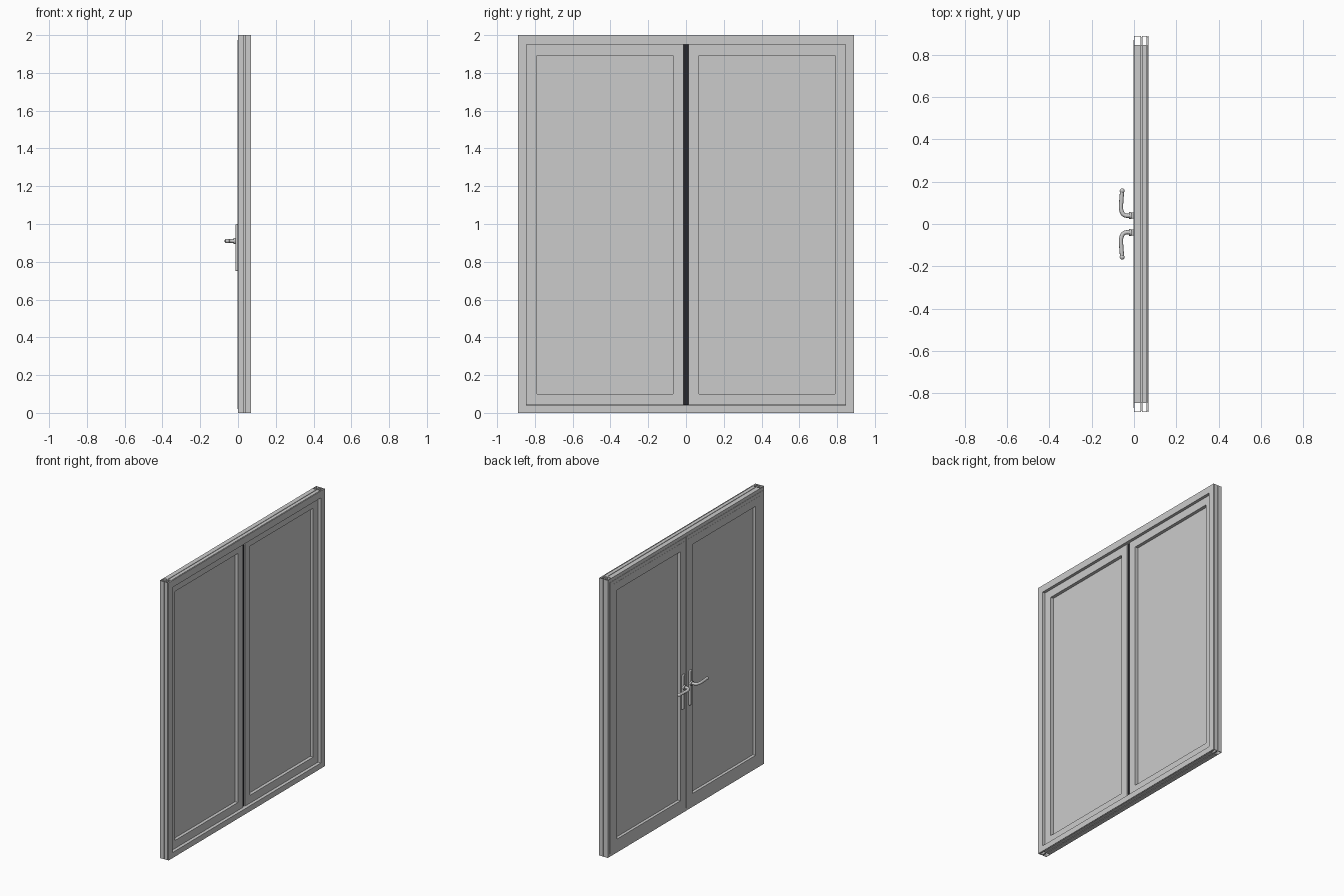
import bpy, bmesh
from mathutils import Vector

cube = bpy.data.objects.get("Cube")
if cube:
    bpy.data.objects.remove(cube)


def material(name, rgb):
    m = bpy.data.materials.new(name)
    m.use_nodes = True
    m.diffuse_color = (*rgb, 1)
    m.node_tree.nodes["Principled BSDF"].inputs["Base Color"].default_value = (*rgb, 1)
    return m


GREY = material("light grey", (0.6, 0.6, 0.6))
BLACK = material("black rubber", (0.02, 0.02, 0.025))


def finish(name, bm, mat):
    bmesh.ops.recalc_face_normals(bm, faces=bm.faces)
    mesh = bpy.data.meshes.new(name)
    bm.to_mesh(mesh)
    bm.free()
    mesh.materials.append(mat)
    ob = bpy.data.objects.new(name, mesh)
    bpy.context.collection.objects.link(ob)
    return ob


def box(name, xs, ys, zs, mat=GREY, bevel=0):
    bm = bmesh.new()
    bmesh.ops.create_cube(bm, size=1)
    for v in bm.verts:
        v.co = [lo + (c + 0.5) * (hi - lo) for c, (lo, hi) in zip(v.co, (xs, ys, zs))]
    ob = finish(name, bm, mat)
    if bevel:
        mod = ob.modifiers.new("rounding", "BEVEL")
        mod.width, mod.segments = bevel, 3
    return ob


# Mitred rectangular ring: inset measures inwards, c runs along the third axis
def ring(name, a, b, inset, c, axes):
    bm = bmesh.new()
    loops = []
    for i, h in ((0, c[0]), (0, c[1]), (inset, c[1]), (inset, c[0])):
        corners = ((a[0] + i, b[0] + i), (a[1] - i, b[0] + i),
                   (a[1] - i, b[1] - i), (a[0] + i, b[1] - i))
        loop = []
        for p, q in corners:
            value = dict(zip(axes, (p, q, h)))
            loop.append(bm.verts.new([value[k] for k in "xyz"]))
        loops.append(loop)
    for i in range(4):
        for j in range(4):
            m, n = (i + 1) % 4, (j + 1) % 4
            bm.faces.new((loops[i][j], loops[i][n], loops[m][n], loops[m][j]))
    return finish(name, bm, GREY)


def span(s, lo, hi):
    return tuple(sorted((s * lo, s * hi)))


def tube(name, points, radius):
    cu = bpy.data.curves.new(name, "CURVE")
    cu.dimensions = "3D"
    cu.bevel_depth, cu.bevel_resolution = radius, 3
    cu.use_fill_caps = True
    cu.resolution_u = 6
    sp = cu.splines.new("BEZIER")
    sp.bezier_points.add(len(points) - 1)
    for bp, p in zip(sp.bezier_points, points):
        bp.co = p
        bp.handle_left_type = bp.handle_right_type = "AUTO"
    cu.materials.append(GREY)
    ob = bpy.data.objects.new(name, cu)
    bpy.context.collection.objects.link(ob)
    return ob


# Frame: hollow chambers in depth, joined by recessed webs, with a front lip
chambers = {"back": (0, 0.033), "front": (0.037, 0.061)}
WALL = 0.003
for side, s in (("left", 1), ("right", -1)):
    for depth, xs in chambers.items():
        ring(f"{side}_jamb_{depth}", xs, span(s, 0.845, 0.89), WALL, (0, 2), "xyz")
    box(f"{side}_jamb_web", (0.032, 0.038), span(s, 0.845, 0.882), (0, 2))
    box(f"{side}_jamb_lip_web", (0.06, 0.065), span(s, 0.845, 0.884), (0, 2))
    box(f"{side}_jamb_lip", (0.064, 0.069), span(s, 0.845, 0.89), (0, 2))

RAIL = (-0.845, 0.845)
for part, lo, hi, web in (("head", 1.95, 2, (1.95, 1.992)), ("sill", 0, 0.04, (0.008, 0.04))):
    for depth, xs in chambers.items():
        ring(f"{part}_{depth}", xs, (lo, hi), WALL, RAIL, "xzy")
    box(f"{part}_web", (0.032, 0.038), RAIL, web)
    box(f"{part}_lip_web", (0.06, 0.065), RAIL, web)
    box(f"{part}_lip", (0.064, 0.069), RAIL, (lo, hi))

# Two door leaves with recessed panels, back overlap and lever handles
for side, s in (("left", 1), ("right", -1)):
    ring(f"{side}_sash", span(s, 0.012, 0.845), (0.042, 1.95), 0.057, (-0.003, 0.048), "yzx")
    ring(f"{side}_sash_overlap", span(s, 0.001, 0.87), (0.02, 1.975), 0.05, (-0.002, 0.002), "yzx")
    box(f"{side}_panel", (0.018, 0.025), span(s, 0.06, 0.8), (0.09, 1.905))

    box(f"{side}_handle_plate", (-0.014, 0), span(s, 0.025, 0.055), (0.75, 1.0), bevel=0.006)
    tube(f"{side}_handle_collar", [(-0.012, s * 0.04, 0.91), (-0.024, s * 0.04, 0.91)], 0.017)
    tube(f"{side}_handle_lever",
         [(-0.01, s * 0.04, 0.91), (-0.045, s * 0.042, 0.91), (-0.058, s * 0.058, 0.91),
          (-0.06, s * 0.11, 0.91), (-0.056, s * 0.155, 0.91)], 0.01)
    bm = bmesh.new()
    bmesh.ops.create_uvsphere(bm, u_segments=12, v_segments=8, radius=0.012)
    bmesh.ops.translate(bm, verts=bm.verts, vec=Vector((-0.056, s * 0.157, 0.91)))
    knob = finish(f"{side}_handle_tip", bm, GREY)
    for f in knob.data.polygons:
        f.use_smooth = True

# Rubber seal in the gap between the leaves
box("centre_seal", (0.005, 0.04), (-0.0125, 0.0125), (0.042, 1.95), BLACK)
